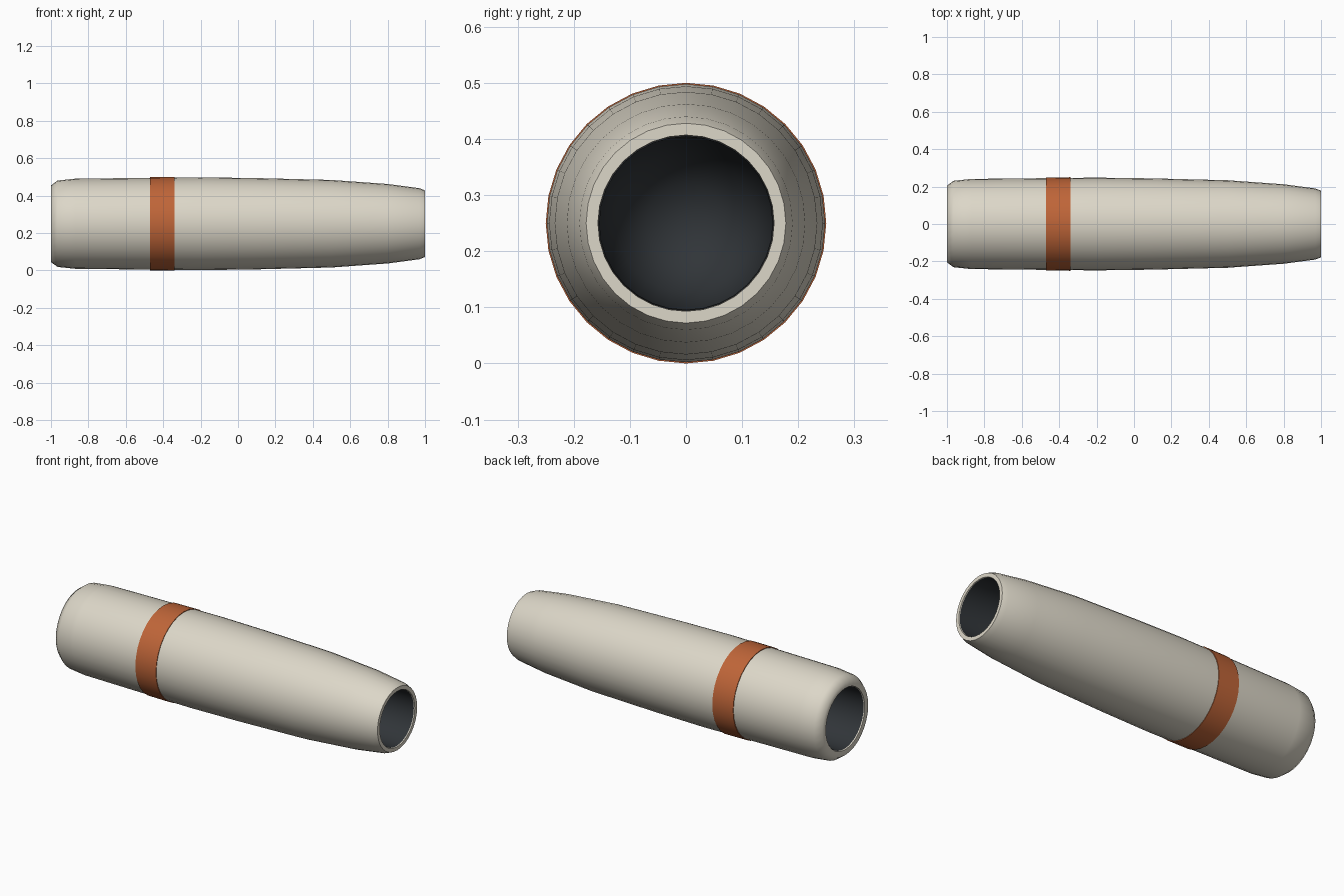
import bpy, bmesh, math

if "Cube" in bpy.data.objects:
    bpy.data.objects.remove(bpy.data.objects["Cube"])

SIDES, CENTRE_Z = 32, 0.25

def material(name, rgb):
    m = bpy.data.materials.new(name)
    m.diffuse_color = (*rgb, 1)
    m.use_nodes = True
    m.node_tree.nodes["Principled BSDF"].inputs["Base Color"].default_value = m.diffuse_color
    return m

def lathe(name, profile, mat, closed=False, angle=40):
    """Revolve (x, radius) points about the x axis; radius 0 makes a tip."""
    bm = bmesh.new()
    rings = []
    for x, r in profile:
        n = SIDES if r > 0 else 1
        rings.append([bm.verts.new((x, r * math.sin(2 * math.pi * i / SIDES),
                                    r * math.cos(2 * math.pi * i / SIDES) + CENTRE_Z))
                      for i in range(n)])
    pairs = list(zip(rings, rings[1:]))
    if closed:
        pairs.append((rings[-1], rings[0]))
    for a, b in pairs:
        for i in range(SIDES):
            j = (i + 1) % SIDES
            if len(b) == 1:
                bm.faces.new((a[i], a[j], b[0]))
            else:
                bm.faces.new((a[i], a[j], b[j], b[i]))
    bmesh.ops.recalc_face_normals(bm, faces=bm.faces)
    me = bpy.data.meshes.new(name)
    bm.to_mesh(me)
    bm.free()
    me.materials.append(mat)
    ob = bpy.data.objects.new(name, me)
    bpy.context.collection.objects.link(ob)
    bpy.ops.object.select_all(action='DESELECT')
    ob.select_set(True)
    bpy.context.view_layer.objects.active = ob
    bpy.ops.object.shade_smooth_by_angle(angle=math.radians(angle))
    return ob

cream = material("cream", (0.72, 0.68, 0.58))
orange = material("orange", (0.52, 0.13, 0.04))
dark = material("dark", (0.03, 0.035, 0.04))

# Outer shell with rolled lips and an inner wall
lathe("shell", [(-1, 0.205), (-0.965, 0.231), (-0.87, 0.241), (-0.2, 0.248),
                (0.1, 0.244), (0.5, 0.234), (0.8, 0.2125), (0.97, 0.19),
                (1, 0.178), (1, 0.157), (0.97, 0.156),
                (-0.97, 0.172), (-1, 0.174)], cream, closed=True, angle=60)

# Painted band
lathe("band", [(-0.47, 0.242), (-0.47, 0.249), (-0.34, 0.25), (-0.34, 0.242)],
      orange, closed=True)

# Dark bowls inside both openings
for name, s, r in (("front_duct", 1, 0.155), ("rear_duct", -1, 0.171)):
    duct = lathe(name, [(s * 0.995, r), (s * 0.75, r * 0.97), (s * 0.6, r * 0.8),
                        (s * 0.54, r * 0.45), (s * 0.52, 0)], dark, angle=80)
    # Faces look into the opening
    me = duct.data
    if me.polygons[-1].normal.x * s < 0:
        me.flip_normals()
